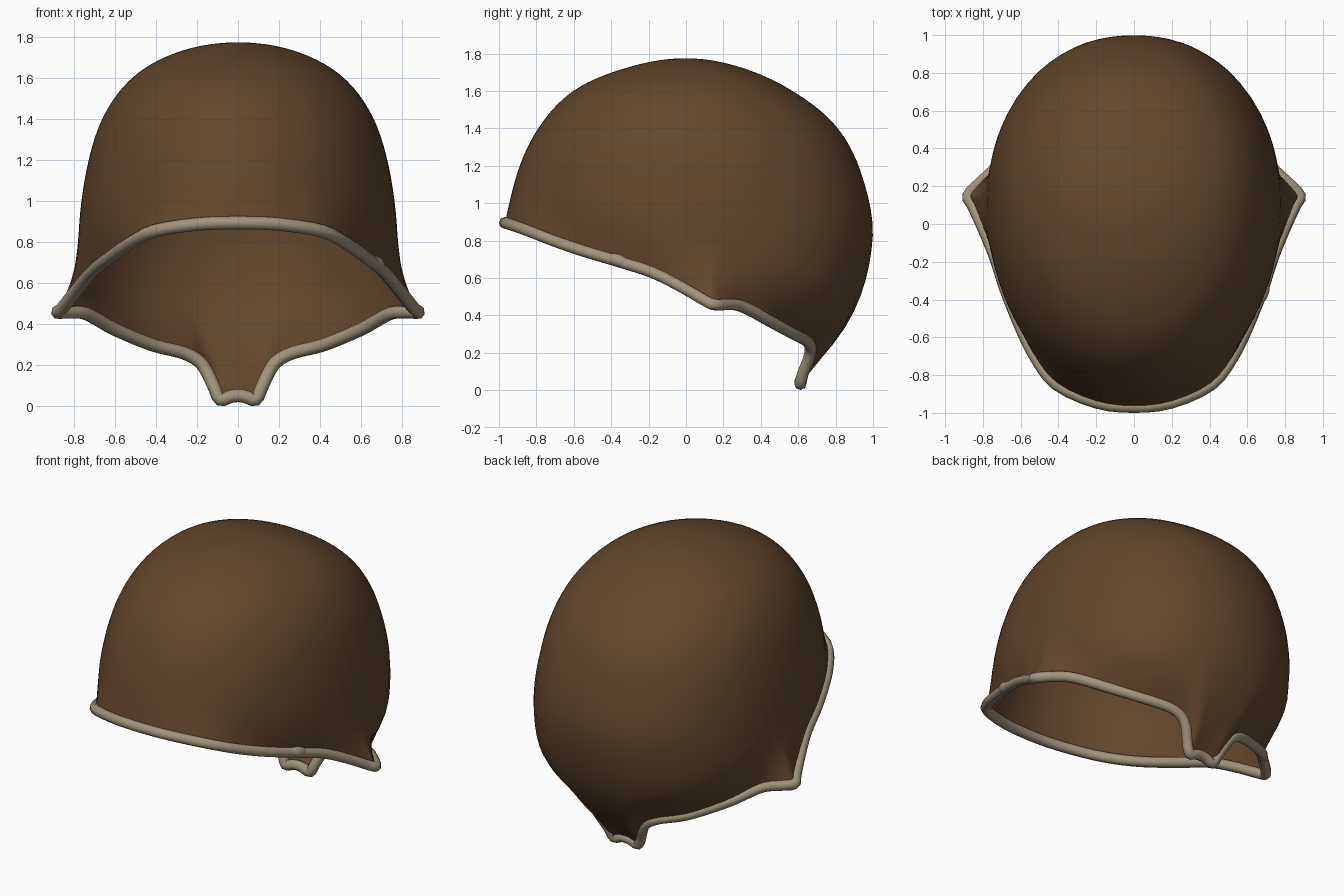
import bpy, bmesh, math
from mathutils import Vector

if "Cube" in bpy.data.objects:
    bpy.data.objects.remove(bpy.data.objects["Cube"])

TOP = 1.775


def material(name, rgb):
    m = bpy.data.materials.new(name)
    m.diffuse_color = (*rgb, 1)
    m.use_nodes = True
    m.node_tree.nodes["Principled BSDF"].inputs["Base Color"].default_value = m.diffuse_color
    return m


brown = material("brown", (0.122, 0.061, 0.024))
tan = material("tan", (0.36, 0.295, 0.2))

# Half widths, back and front reach at equal steps of sqrt(depth below the crown)
STEP = 0.2
WIDTH = [0, .27, .50, .655, .742, .78, .765, .70]
BACK = [0, .265, .545, .80, .945, .995, .85, .40]
FRONT = [0, .28, .58, .78, .91, .967, .97, .95]

# Right half of the rim, from front centre to back centre
RIM = [(0, -.968, .895), (.2, -.945, .888), (.41, -.85, .855), (.52, -.71, .80),
       (.6, -.55, .745), (.68, -.35, .685), (.735, -.18, .63), (.80, -.02, .55),
       (.855, .10, .48), (.88, .15, .458), (.82, .215, .458), (.75, .28, .455),
       (.68, .36, .42), (.6, .44, .375), (.42, .58, .30), (.27, .65, .262),
       (.19, .665, .22), (.15, .655, .165), (.115, .625, .09), (.087, .612, .033),
       (.035, .612, .048), (0, .612, .052)]


def spline(a, b, c, d, t):
    return 0.5 * (2*b + (c - a)*t + (2*a - 5*b + 4*c - d)*t*t + (3*b - a - 3*c + d)*t**3)


def lookup(table, u):
    i = min(int(u / STEP), len(table) - 2)
    before = -table[1] if i == 0 else table[i - 1]
    after = table[i + 2] if i + 2 < len(table) else 2 * table[-1] - table[-2]
    return spline(before, table[i], table[i + 1], after, u / STEP - i)


def dome(angle, z):
    """Point of the plain dome at this heading (0 = back) and height."""
    u = math.sqrt(max(TOP - z, 0))
    yc = 0.08 * min(1, u)
    if u < 1e-6:
        return Vector((0, 0, TOP))
    s, c = math.sin(angle), math.cos(angle)
    reach, n = (lookup(BACK, u) - yc, 2.15) if c > 0 else (lookup(FRONT, u) + yc, 2.0)
    r = (abs(s / lookup(WIDTH, u))**n + abs(c / reach)**n) ** (-1 / n)
    return Vector((r * s, yc + r * c, z))


# Closed, smoothly resampled rim loop
right = [Vector(p) for p in RIM]
loop = right + [Vector((-p.x, p.y, p.z)) for p in reversed(right[1:-1])]
count, SUB = len(loop), 3
rim = [spline(loop[i - 1], loop[i], loop[(i + 1) % count], loop[(i + 2) % count], k / SUB)
       for i in range(count) for k in range(SUB)]

# Shell: every column runs from the crown down to its rim point
ROWS = 32
bm = bmesh.new()
crown = bm.verts.new((0, 0, TOP))
columns = []
for p in rim:
    angle = math.atan2(p.x, p.y - 0.08)
    offset = p - dome(angle, p.z)
    height = 0.24 + 0.11 * min(1, abs(math.sin(angle)))
    col = [crown]
    for k in range(1, ROWS + 1):
        z = TOP - (TOP - p.z) * (k / ROWS)**1.8
        flare = max(0, 1 - (z - p.z) / height)**2
        col.append(bm.verts.new(dome(angle, z) + offset * flare))
    columns.append(col)
for a, b in zip(columns, columns[1:] + columns[:1]):
    bm.faces.new((crown, a[1], b[1]))
    for k in range(1, ROWS):
        bm.faces.new((a[k], a[k + 1], b[k + 1], b[k]))
bmesh.ops.recalc_face_normals(bm, faces=bm.faces)
for f in bm.faces:
    f.smooth = True
mesh = bpy.data.meshes.new("shell")
bm.to_mesh(mesh)
bm.free()
mesh.materials.append(brown)
bpy.context.collection.objects.link(bpy.data.objects.new("shell", mesh))

# Rolled edging along the rim
curve = bpy.data.curves.new("rim_edging", 'CURVE')
curve.dimensions = '3D'
curve.bevel_depth = 0.032
curve.bevel_resolution = 2
line = curve.splines.new('POLY')
line.points.add(len(rim) - 1)
for point, p in zip(line.points, rim):
    point.co = (*p, 1)
line.use_cyclic_u = True
curve.materials.append(tan)
bpy.context.collection.objects.link(bpy.data.objects.new("rim_edging", curve))

# Small overlap where the edging ends meet
bpy.ops.mesh.primitive_ico_sphere_add(subdivisions=2, radius=1, location=(.68, -.365, .694))
joint = bpy.context.object
joint.name = "edging_joint"
joint.scale = (.033, .07, .035)
joint.rotation_euler = (-.3, 0, -.35)
joint.data.materials.append(tan)
bpy.ops.object.shade_smooth()
